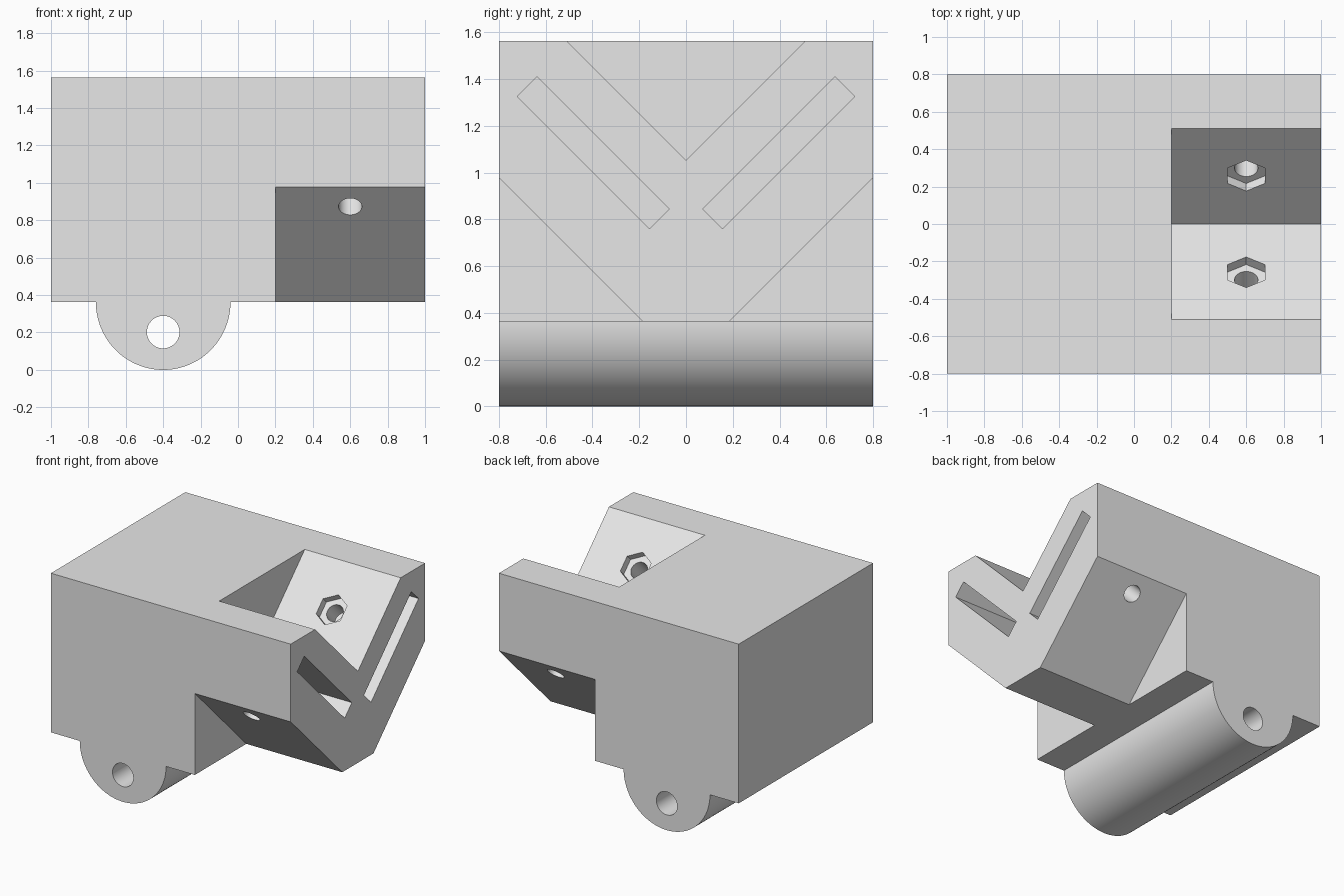
import bpy, bmesh, math
from mathutils import Matrix, Vector

if "Cube" in bpy.data.objects:
    bpy.data.objects.remove(bpy.data.objects["Cube"], do_unlink=True)

# Single flat colour
grey = bpy.data.materials.new("light_grey")
grey.use_nodes = True
colour = (0.8, 0.8, 0.8, 1)
grey.diffuse_color = colour
grey.node_tree.nodes["Principled BSDF"].inputs["Base Color"].default_value = colour


def finish(name, bm):
    bmesh.ops.recalc_face_normals(bm, faces=bm.faces)
    mesh = bpy.data.meshes.new(name)
    bm.to_mesh(mesh)
    bm.free()
    mesh.materials.append(grey)
    ob = bpy.data.objects.new(name, mesh)
    bpy.context.collection.objects.link(ob)
    return ob


def prism(name, points, sweep):
    """Extrude a closed outline along the sweep vector."""
    bm = bmesh.new()
    face = bm.faces.new([bm.verts.new(p) for p in points])
    out = bmesh.ops.extrude_face_region(bm, geom=[face])
    moved = [g for g in out["geom"] if isinstance(g, bmesh.types.BMVert)]
    bmesh.ops.translate(bm, verts=moved, vec=sweep)
    return finish(name, bm)


def rod(name, centre, angle, radius, length, sides):
    bm = bmesh.new()
    bmesh.ops.create_cone(bm, cap_ends=True, segments=sides, radius1=radius, radius2=radius,
                          depth=length,
                          matrix=Matrix.Translation(centre) @ Matrix.Rotation(angle, 4, "X"))
    return finish(name, bm)


def box(name, centre, angle, size):
    bm = bmesh.new()
    bmesh.ops.create_cube(bm, size=1, matrix=Matrix.Translation(centre)
                          @ Matrix.Rotation(angle, 4, "X") @ Matrix.Diagonal((*size, 1)))
    return finish(name, bm)


def cut(target, cutter):
    cutter.hide_render = True
    mod = target.modifiers.new("cut", "BOOLEAN")
    mod.operation = "DIFFERENCE"
    mod.solver = "EXACT"
    mod.object = cutter
    bpy.context.view_layer.objects.active = target
    bpy.ops.object.modifier_apply(modifier=mod.name)
    bpy.data.objects.remove(cutter, do_unlink=True)


# Block with a half-round hinge barrel below
BASE, TOP, HALF, STEP = 0.363, 1.563, 0.8, 0.2
R, HINGE_X = 0.36, -0.4
arc = [(HINGE_X - R * math.cos(t), -HALF, BASE - R * math.sin(t) * BASE / R)
       for t in (math.pi * i / 64 for i in range(65))]
outline = [(-1, -HALF, TOP), (-1, -HALF, BASE), *arc, (1, -HALF, BASE), (1, -HALF, TOP)]
body = prism("bracket_body", outline, Vector((0, 2 * HALF, 0)))

# Hinge pin hole
cut(body, rod("pin_hole", (HINGE_X, 0, 0.202), math.pi / 2, 0.087, 2, 64))

# V notch in the top
APEX = 1.053
notch = [(STEP, 0, APEX), (STEP, 0.7, APEX + 0.7), (STEP, -0.7, APEX + 0.7)]
cut(body, prism("v_notch", notch, Vector((1, 0, 0))))

for s in (-1, 1):
    tilt = s * math.pi / 4
    normal = Vector((0, -s, 1)).normalized()
    seat = Vector((0.6, s * 0.258, APEX + 0.258))
    # Sloped underside
    corner = [(STEP, s * 0.085, 0.262), (STEP, s * 0.9, 1.077), (STEP, s * 0.9, 0.262)]
    cut(body, prism("underside_slope", corner, Vector((1, 0, 0))))
    # Side slot, bolt hole and hexagonal nut pocket
    cut(body, box("side_slot", (0.7, s * 0.3975, 1.085), tilt, (1, 0.8, 0.12)))
    cut(body, rod("bolt_hole", seat - normal * 0.3, tilt, 0.0625, 1, 48))
    cut(body, rod("nut_pocket", seat, tilt, 0.1155, 0.114, 6))

# Smooth round surfaces, keep flat edges sharp
bpy.ops.object.select_all(action="DESELECT")
body.select_set(True)
bpy.context.view_layer.objects.active = body
bpy.ops.object.shade_smooth_by_angle(angle=math.radians(30))
